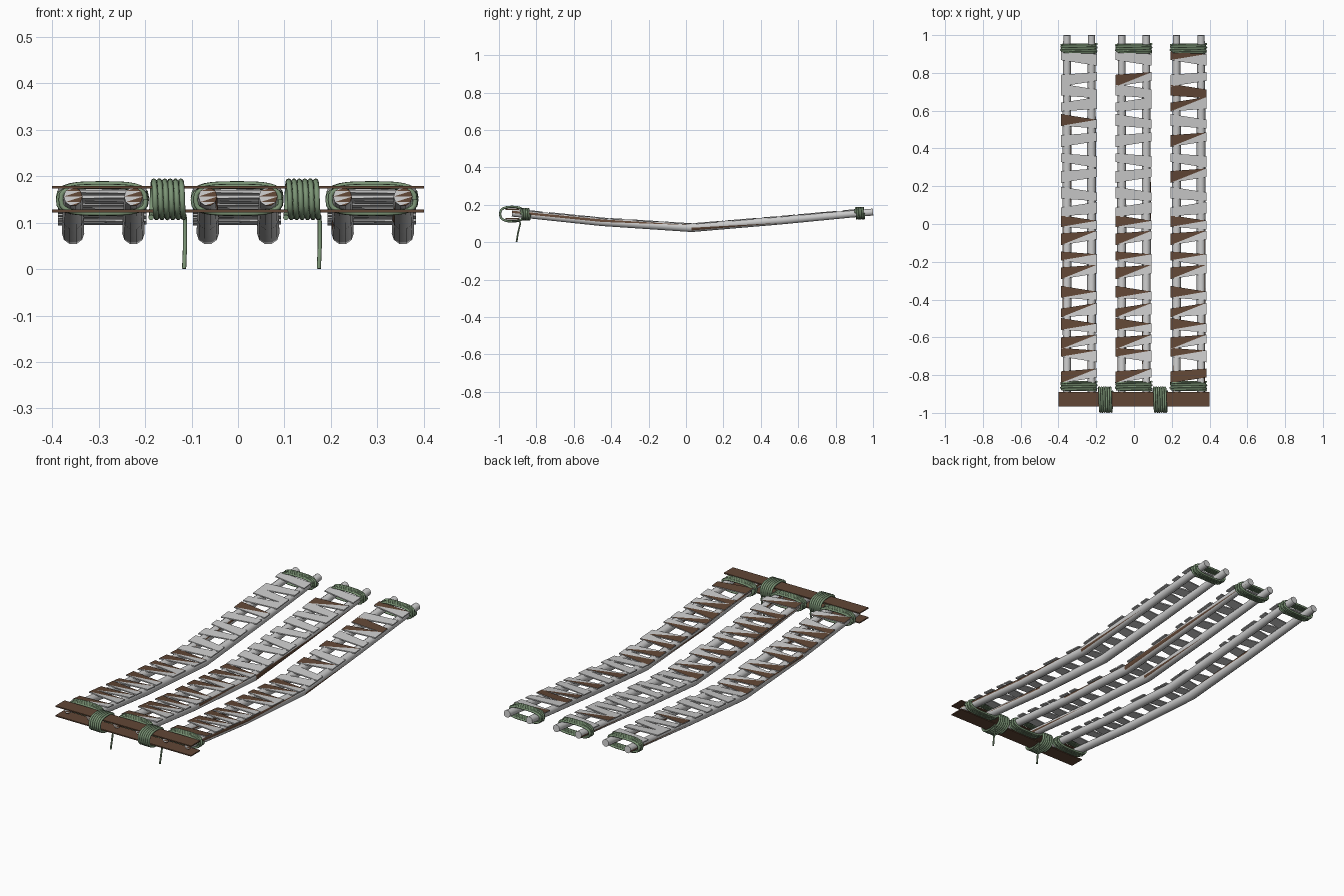
import bpy, bmesh, math, random
from mathutils import Vector

random.seed(4)
if "Cube" in bpy.data.objects:
    bpy.data.objects.remove(bpy.data.objects["Cube"], do_unlink=True)


def material(name, rgb):
    m = bpy.data.materials.new(name)
    m.use_nodes = True
    color = (*rgb, 1)
    m.diffuse_color = color
    m.node_tree.nodes["Principled BSDF"].inputs["Base Color"].default_value = color
    return m


GREY = material("weathered grey", (0.6, 0.6, 0.6))
BROWN = material("dark wood", (0.12, 0.062, 0.036))
GREEN = material("green rope", (0.2, 0.3, 0.18))

# Sagging centre line shared by all poles: (y, z)
SAG = [(-0.93, 0.156), (-0.45, 0.108), (0.03, 0.077), (0.5, 0.116), (1.0, 0.161)]


def sag(y):
    for (y0, z0), (y1, z1) in zip(SAG, SAG[1:]):
        if y <= y1:
            break
    slope = (z1 - z0) / (y1 - y0)
    return z0 + (y - y0) * slope, slope


def tube(name, points, radius, mats, resolution=2, scales=None):
    """Sweep a round section along a polyline and return a smooth mesh."""
    data = bpy.data.curves.new(name, "CURVE")
    data.dimensions = "3D"
    data.bevel_depth = radius
    data.bevel_resolution = resolution
    data.use_fill_caps = True
    spline = data.splines.new("POLY")
    spline.points.add(len(points) - 1)
    for i, p in enumerate(points):
        spline.points[i].co = (*p, 1)
        spline.points[i].radius = scales[i] if scales else 1
    for m in mats:
        data.materials.append(m)
    obj = bpy.data.objects.new(name, data)
    bpy.context.collection.objects.link(obj)
    bpy.ops.object.select_all(action="DESELECT")
    obj.select_set(True)
    bpy.context.view_layer.objects.active = obj
    bpy.ops.object.convert(target="MESH")
    bpy.ops.object.shade_smooth_by_angle(angle=math.radians(60))
    return bpy.context.object


def finish(bm, name, mats):
    bmesh.ops.recalc_face_normals(bm, faces=bm.faces)
    mesh = bpy.data.meshes.new(name)
    bm.to_mesh(mesh)
    bm.free()
    for m in mats:
        mesh.materials.append(m)
    obj = bpy.data.objects.new(name, mesh)
    bpy.context.collection.objects.link(obj)
    return obj


def pole(name, x):
    obj = tube(name, [(x, y, z) for y, z in SAG], 0.023, [GREY, BROWN], 3,
               [0.88, 1, 1.05, 1, 0.84])
    # Bare wood shows in a few long side splinters and on half of the front end
    bm = bmesh.new()
    bm.from_mesh(obj.data)
    bmesh.ops.triangulate(bm, faces=bm.faces)
    bm.normal_update()
    for f in bm.faces:
        n, c = f.normal, f.calc_center_median()
        if n.y < -0.8:
            f.material_index = int(c.x > x)
        elif abs(n.y) < 0.5 and abs(n.z) < 0.7 and random.random() < 0.1:
            f.material_index = 1
    bm.to_mesh(obj.data)
    bm.free()


# Slat positions along each ladder, and those with bare wood per ladder
SLATS = [0.88, 0.77, 0.70, 0.63, 0.54, 0.45, 0.34, 0.26, 0.155, 0.075,
         0.005, -0.07, -0.18, -0.25, -0.37, -0.46, -0.54, -0.62, -0.69, -0.80]
BARE = {"right": {4}, "middle": {1}, "left": {0, 2, 3, 5, 7}}


def slats(name, side, x):
    bm = bmesh.new()
    for i, y in enumerate(SLATS):
        tilt = 0.011 * (1 if i % 2 else -1)
        grow = 0.004 * (1 if i % 3 else -1)
        z, slope = sag(y)
        layers = []
        for lift in (0.018, 0.024):
            ring = []
            for sx, sy in ((-1, -1), (1, -1), (1, 1), (-1, 1)):
                dy = sy * (0.027 - sx * grow) + sx * tilt
                ring.append(bm.verts.new((x + sx * 0.095, y + dy, z + lift + dy * slope)))
            layers.append(ring)
        low, top = layers
        bm.faces.new(low[::-1])
        for k in range(4):
            n = (k + 1) % 4
            bm.faces.new((low[k], low[n], top[n], top[k]))
        # Each top is split on its diagonal so one half can be bare wood
        front, back = bm.faces.new(top[:3]), bm.faces.new((top[2], top[3], top[0]))
        if i in BARE[side] or i > 9:
            back.material_index = 1
        if side == "left" and i in (2, len(SLATS) - 1):
            front.material_index = back.material_index = 1
    finish(bm, name, [GREY, BROWN])


def racetrack(t, half_w, half_h, power):
    """Point of a rounded box outline at turn t."""
    a = t * math.tau
    c, s = math.cos(a), math.sin(a)
    return (half_w * math.copysign(abs(c) ** power, c),
            half_h * math.copysign(abs(s) ** power, s))


def lashing(name, x, y, turns=5, steps=28):
    """Rope wound around both poles of a ladder."""
    z = sag(y)[0]
    pts = []
    for i in range(turns * steps + 1):
        t = i / steps
        u, v = racetrack(t, 0.092 + 0.003 * math.sin(t * 9), 0.029, 0.65)
        pts.append((x + u, y + (t / turns - 0.5) * 0.046, z + v))
    tube(name, pts, 0.0055, [GREEN])


def coil(name, x, turns=6, steps=24):
    """Rope wound around both cross boards, with a loose hanging tail."""
    pts = []
    for i in range(turns * steps + 1):
        t = i / steps
        u, v = racetrack(t - 0.25, 0.064, 0.039, 0.8)
        pts.append((x + (t / turns - 0.5) * 0.07, -0.93 + u, 0.15 + v))
    tube(name, pts, 0.006, [GREEN])
    end = x + 0.035
    tail = [(end, -0.93, 0.111), (end + 0.002, -0.89, 0.115), (end + 0.003, -0.886, 0.1),
            (end + 0.003, -0.898, 0.05), (end + 0.001, -0.906, 0.001)]
    tube(name + "_tail", tail, 0.0045, [GREEN])


# Three ladders, each with two poles, a run of slats and two lashings
for side, x in (("right", -0.29), ("middle", 0), ("left", 0.29)):
    for edge, dx in (("right", -0.065), ("left", 0.065)):
        pole(f"{side}_ladder_{edge}_pole", x + dx)
    slats(f"{side}_ladder_slats", side, x - 0.002)
    lashing(f"{side}_front_lashing", x - 0.002, -0.858)
    lashing(f"{side}_back_lashing", x - 0.002, 0.93)

# Cross boards clamping the front ends
for name, z in (("upper_cross_board", 0.176), ("lower_cross_board", 0.125)):
    bm = bmesh.new()
    bmesh.ops.create_cube(bm, size=1)
    for v in bm.verts:
        v.co = Vector((v.co.x * 0.8, v.co.y * 0.076 - 0.928, v.co.z * 0.006 + z))
    finish(bm, name, [BROWN])

# Rope coils tying the boards together between the ladders
coil("right_rope_coil", -0.152)
coil("left_rope_coil", 0.138)
